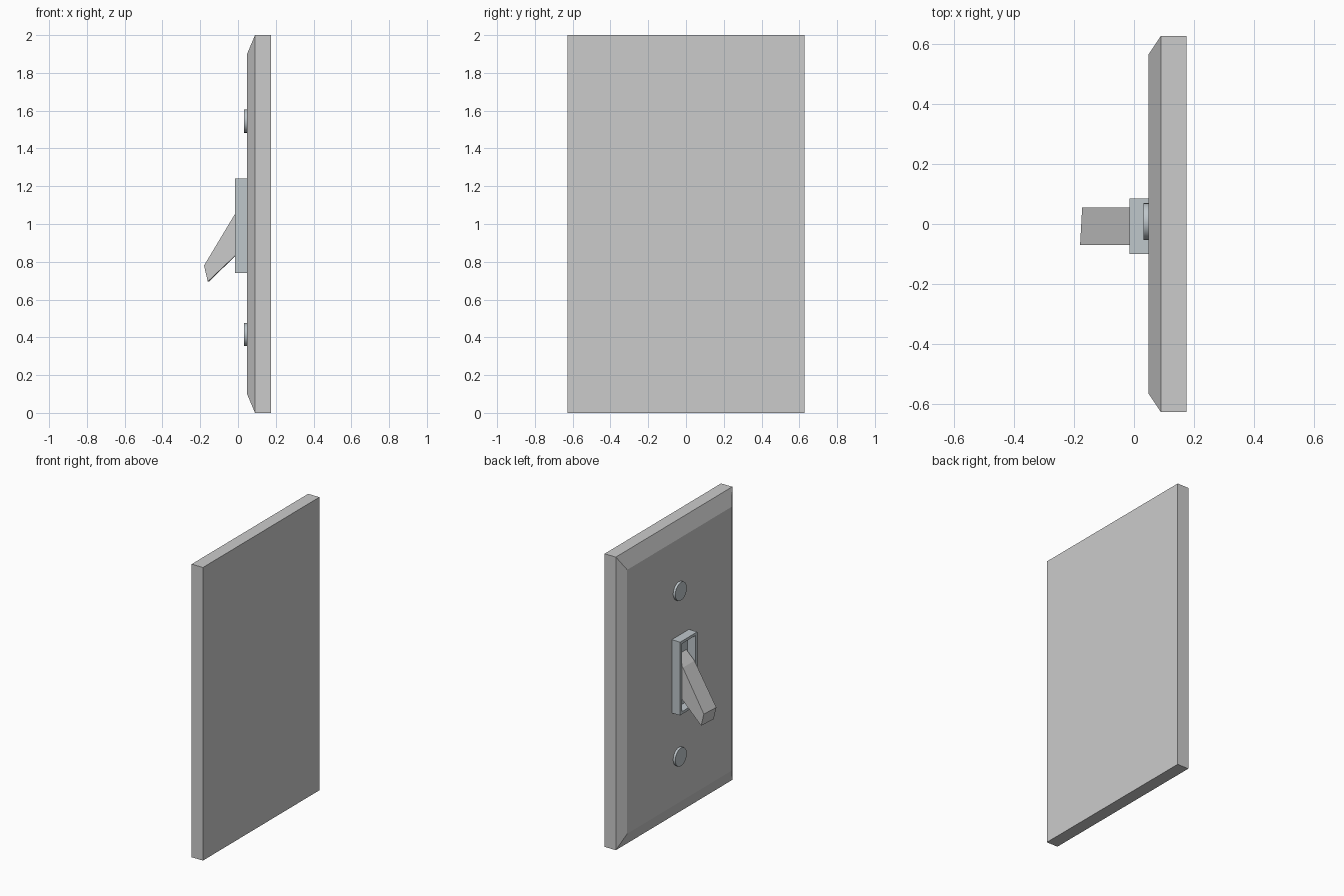
import bpy, bmesh, math
from mathutils import Vector

if "Cube" in bpy.data.objects:
    bpy.data.objects.remove(bpy.data.objects["Cube"])

metal = bpy.data.materials.new("metal_grey")
metal.diffuse_color = (0.52, 0.57, 0.60, 1)
metal.use_nodes = True
metal.node_tree.nodes["Principled BSDF"].inputs["Base Color"].default_value = metal.diffuse_color


def finish(name, bm, mat=None):
    bmesh.ops.recalc_face_normals(bm, faces=bm.faces)
    me = bpy.data.meshes.new(name)
    bm.to_mesh(me)
    bm.free()
    ob = bpy.data.objects.new(name, me)
    bpy.context.collection.objects.link(ob)
    if mat:
        me.materials.append(mat)
    return ob


def box(lo, hi):
    bm = bmesh.new()
    bmesh.ops.create_cube(bm, size=1)
    for v in bm.verts:
        v.co = Vector([l + (c + 0.5) * (h - l) for c, l, h in zip(v.co, lo, hi)])
    return bm


def face_towards_minus_x(bm):
    return min(bm.faces, key=lambda f: f.calc_center_median().x)


# Wall plate: slab with a sloped rim around the -x face
bm = box((0.09, -0.628, 0), (0.175, 0.628, 2))
front = face_towards_minus_x(bm)
raised = bmesh.ops.extrude_discrete_faces(bm, faces=[front])["faces"][0]
for v in raised.verts:
    v.co = Vector((0.048, v.co.y * 0.565 / 0.628, 1 + (v.co.z - 1) * 0.9))
finish("wall_plate", bm)

# Raised frame with a recessed slot around the toggle
bm = box((-0.015, -0.1, 0.74), (0.048, 0.085, 1.24))
front = face_towards_minus_x(bm)
bmesh.ops.inset_region(bm, faces=[front], thickness=0.026)
floor = bmesh.ops.extrude_discrete_faces(bm, faces=[front])["faces"][0]
for v in floor.verts:
    v.co.x = 0.046
finish("toggle_frame", bm, metal)

# Toggle lever: side profile (x, z) swept across y
profile = [(0.046, 0.89), (-0.16, 0.695), (-0.18, 0.78), (-0.015, 1.055), (0.046, 1.115)]
bm = bmesh.new()
side = bm.faces.new([bm.verts.new((x, -0.07, z)) for x, z in profile])
ext = bmesh.ops.extrude_face_region(bm, geom=[side])["geom"]
for v in ext:
    if isinstance(v, bmesh.types.BMVert):
        v.co.y = 0.055
        if v.co.x < -0.1:
            v.co.x += 0.007  # tip is cut slightly askew
finish("toggle_lever", bm)

# Screw heads
for name, z in (("upper_screw", 1.545), ("lower_screw", 0.415)):
    bpy.ops.mesh.primitive_cylinder_add(vertices=24, radius=0.062, depth=0.018,
                                        location=(0.041, 0.008, z),
                                        rotation=(0, math.pi / 2, 0))
    ob = bpy.context.object
    ob.name = name
    ob.data.materials.append(metal)
    bpy.ops.object.shade_smooth_by_angle()
